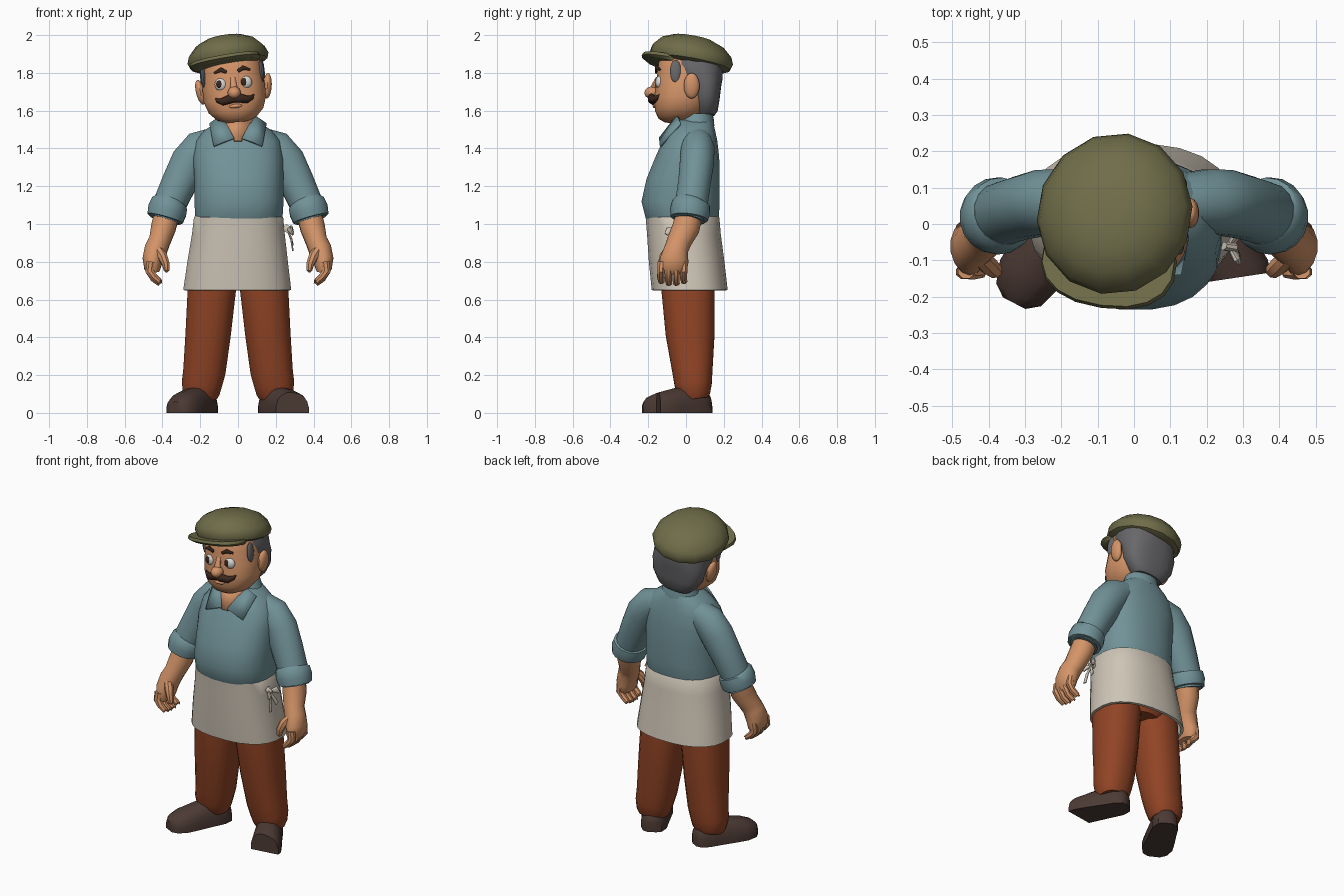
import bpy, bmesh, math
from mathutils import Vector, Matrix


def material(name, rgb):
    lin = [((c / 255 + 0.055) / 1.055) ** 2.4 for c in rgb]
    m = bpy.data.materials.new(name)
    m.diffuse_color = (*lin, 1)
    return m


SKIN = material("skin", (212, 148, 104))
SHIRT = material("blue shirt", (113, 146, 152))
APRON = material("cream apron", (207, 198, 183))
RUST = material("rust trousers", (145, 68, 37))
LEATHER = material("dark leather", (76, 58, 52))
OLIVE = material("olive cap", (111, 109, 73))
GREY = material("grey hair", (104, 104, 107))
DARK = material("dark brown", (58, 39, 28))
WHITE = material("eye white", (216, 216, 214))


def finish(name, bm, mat, M=None, angle=40):
    bmesh.ops.recalc_face_normals(bm, faces=bm.faces)
    if M:
        bm.transform(M)
    me = bpy.data.meshes.new(name)
    bm.to_mesh(me)
    bm.free()
    me.materials.append(mat)
    me.shade_smooth()
    me.set_sharp_from_angle(angle=math.radians(angle))
    ob = bpy.data.objects.new(name, me)
    bpy.context.collection.objects.link(ob)
    return ob


def bridge(rings):
    """Closed skin through a list of equal point rings."""
    bm = bmesh.new()
    vs = [[bm.verts.new(p) for p in r] for r in rings]
    n = len(vs[0])
    for a, b in zip(vs, vs[1:]):
        for i in range(n):
            j = (i + 1) % n
            bm.faces.new((a[i], a[j], b[j], b[i]))
    bm.faces.new(vs[0])
    bm.faces.new(vs[-1])
    return bm


def oval(n, e=2.0):
    out = []
    for i in range(n):
        a = 2 * math.pi * (i + 0.5) / n
        c, s = math.cos(a), math.sin(a)
        out.append((math.copysign(abs(c) ** (2 / e), c), math.copysign(abs(s) ** (2 / e), s)))
    return out


def loft(name, rings, mat, n=20, e=2.0, M=None, angle=40):
    """Horizontal ovals: (x, front y, back y, z, half width)."""
    pts = [[(x + u * rx, (y0 + y1) / 2 + v * (y1 - y0) / 2, z) for u, v in oval(n, e)]
           for x, y0, y1, z, rx in rings]
    return finish(name, bridge(pts), mat, M, angle)


def tube_bm(path, s=1, n=14, e=2.0):
    """Ovals across a path: (x, y, z, r1, r2); s = -1 mirrors in x."""
    P = [Vector(p[:3]) for p in path]
    ref = Vector((1, 0, 0)) if abs((P[-1] - P[0]).normalized().x) < 0.8 else Vector((0, 1, 0))
    rings = []
    for i, p in enumerate(path):
        d = (P[min(i + 1, len(P) - 1)] - P[max(i - 1, 0)]).normalized()
        u = (ref - d * ref.dot(d)).normalized()
        w = d.cross(u)
        ring = [P[i] + u * a * p[3] + w * b * p[4] for a, b in oval(n, e)]
        rings.append([(q.x * s, q.y, q.z) for q in ring])
    return bridge(rings)


def tube(name, path, mat, s=1, n=14, M=None, e=2.0):
    return finish(name, tube_bm(path, s, n, e), mat, M)


def ball(name, c, r, mat, M=None, rot=0):
    bm = bmesh.new()
    m = Matrix.Translation(c) @ Matrix.Rotation(rot, 4, 'Y') @ Matrix.Diagonal((*r, 1))
    bmesh.ops.create_uvsphere(bm, u_segments=14, v_segments=9, radius=1, matrix=m)
    return finish(name, bm, mat, M)


def plate(name, pts, mat, t=0.012):
    bm = bmesh.new()
    bm.faces.new([bm.verts.new(p) for p in pts])
    ob = finish(name, bm, mat)
    mod = ob.modifiers.new("thickness", 'SOLIDIFY')
    mod.thickness, mod.offset = t, 0
    return ob


# Shirt body, apron skirt and the hips hidden in it
loft("shirt_body", [(0, -.20, .165, 1.0, .225), (.005, -.215, .175, 1.03, .232), (.005, -.237, .18, 1.12, .238),
                    (.005, -.21, .18, 1.24, .237), (0, -.165, .177, 1.35, .24), (0, -.125, .167, 1.44, .225),
                    (0, -.095, .155, 1.495, .18), (0, -.07, .145, 1.535, .12), (0, -.05, .14, 1.55, .09)],
     SHIRT, 24, 2.4)
loft("apron", [(.003, -.20, .17, 1.045, .23), (.003, -.215, .178, 1.035, .238), (.002, -.208, .185, .95, .247),
               (-.002, -.198, .205, .8, .268), (-.004, -.183, .222, .65, .288), (-.004, -.168, .207, .648, .273),
               (-.002, -.18, .188, .8, .25)], APRON, 24, 2.4)
loft("hips", [(0, -.13, .15, .66, .10), (0, -.15, .16, .72, .22), (0, -.15, .15, .85, .22)], RUST, 20, 2.4)

# Apron tie on the hip and pocket edge
tube("tie_knot", [(.245, -.06, .985, .012, .02), (.275, -.065, .965, .014, .02)], APRON, n=8)
for i, (dx, dy, dz) in enumerate([(.03, -.045, -.02), (.03, .05, -.01)]):
    tube(f"tie_loop_{i}", [(.26, -.06, .975, .006, .006), (.26 + dx * .7, -.06 + dy * .7, .985 + dz, .012, .02),
                           (.26 + dx, -.06 + dy, .965 + dz, .006, .01)], APRON, n=8)
    tube(f"tie_tail_{i}", [(.262, -.06, .97, .005, .008), (.282, -.06 + dy * .4, .92, .006, .012),
                           (.29, -.06 + dy * .7, .86 + .03 * i, .004, .014)], APRON, n=8)

# Limbs, both sides
for s, side in ((1, "right"), (-1, "left")):
    tube(f"{side}_sleeve", [(.10, .06, 1.445, .075, .075), (.20, .062, 1.40, .098, .09), (.255, .058, 1.33, .102, .092),
                            (.31, .045, 1.22, .095, .088), (.365, .027, 1.10, .088, .088),
                            (.38, .02, 1.06, .08, .085)], SHIRT, s, 16)
    tube(f"{side}_cuff", [(.358, .03, 1.118, .088, .09), (.362, .027, 1.108, .099, .102), (.375, .022, 1.07, .105, .107),
                          (.386, .017, 1.03, .098, .1), (.389, .016, 1.02, .082, .085),
                          (.38, .02, 1.05, .07, .07)], SHIRT, s, 18)
    tube(f"{side}_forearm", [(.375, .02, 1.06, .068, .07), (.395, 0, .98, .067, .073), (.415, -.035, .91, .058, .065),
                             (.435, -.052, .865, .062, .064), (.452, -.062, .81, .055, .076),
                             (.452, -.07, .765, .045, .076), (.445, -.07, .74, .03, .06)], SKIN, s)
    for i in range(4):
        y = -.13 + i * .04
        low = .69 if i in (1, 2) else .70
        tube(f"{side}_finger_{i}", [(.462, y, .80, .024, .022), (.468, y - .002, .75, .024, .021),
                                    (.445, y - .004, low + .02, .02, .02), (.415, y, low - .004, .016, .018),
                                    (.402, y, low, .007, .008)], SKIN, s, 8)
    tube(f"{side}_thumb", [(.43, -.085, .87, .025, .025), (.40, -.115, .83, .027, .026), (.383, -.128, .79, .022, .022),
                           (.378, -.128, .755, .016, .017), (.38, -.125, .745, .006, .006)], SKIN, s, 8)
    tube(f"{side}_trouser_leg", [(.13, .0, .88, .11, .14), (.138, .01, .66, .13, .143), (.158, .022, .42, .122, .132),
                                 (.178, .034, .22, .114, .108), (.192, .038, .15, .108, .1),
                                 (.195, .042, .10, .098, .088), (.195, .045, .075, .085, .075)], RUST, s, 16, e=2.3)
    # Shoe pointing outward; the right one ends in a flat cut toe
    shoe = tube_bm([(.148, .128, .01, .025, .06), (.155, .115, .01, .055, .09), (.175, .07, .01, .075, .13),
                    (.205, .015, .01, .078, .135), (.25, -.065, .01, .085, .12), (.29, -.14, .01, .09, .10),
                    (.318, -.195, .01, .07, .075), (.33, -.218, .01, .035, .05)], s, 18, 2.4)
    for v in shoe.verts:
        v.co.z = max(v.co.z, 0)
    if s > 0:
        bmesh.ops.bisect_plane(shoe, geom=shoe.verts[:] + shoe.edges[:] + shoe.faces[:], dist=1e-5,
                               plane_co=(.28, -.148, 0), plane_no=(.15, -1, 0), clear_outer=True)
        bmesh.ops.holes_fill(shoe, edges=[e for e in shoe.edges if e.is_boundary])
    finish(f"{side}_shoe", shoe, LEATHER)
    # Shirt collar flap
    plate(f"{side}_collar_flap", [(.085 * s, -.045, 1.575), (.02 * s, -.138, 1.455), (.128 * s, -.135, 1.412),
                                  (.15 * s, -.03, 1.53)], SHIRT)

# Neck, open shirt front and collar band
loft("neck", [(0, -.05, .12, 1.42, .08), (0, -.055, .12, 1.53, .082), (-.01, -.065, .11, 1.62, .085)], SKIN, 16)
plate("open_neck", [(-.085, -.055, 1.56), (.085, -.055, 1.56), (.02, -.13, 1.44), (-.02, -.13, 1.44)], SKIN, .02)
loft("collar_band", [(0, -.05, .15, 1.52, .12), (0, -.035, .148, 1.55, .108), (-.003, -.02, .14, 1.585, .098),
                     (-.003, -.01, .13, 1.58, .088)], SHIRT, 18)

# Head, slightly leaning; local z starts at the chin
H = Matrix.Translation((-.005, 0, 1.54)) @ Matrix.Rotation(math.radians(-5.5), 4, 'Y')
loft("head", [(0, -.115, .04, 0, .06), (0, -.145, .07, .018, .105), (0, -.165, .11, .06, .146),
              (0, -.17, .14, .12, .167), (0, -.16, .155, .19, .167), (0, -.152, .165, .27, .162),
              (0, -.14, .165, .35, .15), (0, -.09, .12, .41, .09)], SKIN, 24, 2.3, H)
loft("hair", [(0, .05, .15, .035, .09), (0, .04, .168, .06, .12), (0, .025, .178, .12, .16), (0, .0, .188, .2, .172),
              (0, -.07, .195, .235, .174), (0, -.09, .195, .29, .172), (0, -.09, .185, .36, .16)],
     GREY, 20, 2.5, H)
ball("nose", (0, -.178, .155), (.036, .042, .034), SKIN, H)
tube("nose_bridge", [(0, -.15, .235, .014, .01), (0, -.168, .195, .018, .014), (0, -.18, .16, .026, .02)],
     SKIN, n=10, M=H)
ball("lower_lip", (0, -.163, .085), (.035, .014, .011), SKIN, H)
for s, side in ((1, "right"), (-1, "left")):
    ball(f"{side}_ear", (.178 * s, .03, .175), (.024, .042, .068), SKIN, H, .15 * s)
    ball(f"{side}_sideburn", (.155 * s, -.055, .255), (.013, .03, .06), GREY, H)
    ball(f"{side}_eye", (.066 * s, -.14, .205), (.034, .022, .034), WHITE, H)
    ball(f"{side}_pupil", (.066 * s - .01, -.157, .208), (.016, .008, .02), DARK, H)
    tube(f"{side}_brow", [(.03 * s, -.158, .268, .006, .01), (.06 * s, -.156, .284, .008, .013),
                          (.095 * s, -.138, .27, .006, .006)], DARK, n=8, M=H)
    tube(f"{side}_moustache", [(0, -.182, .125, .018, .02), (.03 * s, -.183, .124, .02, .024),
                               (.065 * s, -.168, .114, .02, .02), (.09 * s, -.15, .122, .014, .012),
                               (.102 * s, -.138, .136, .005, .004)], DARK, n=10, M=H)

# Flat cap, tipped back and to one side, with a short peak
C = (Matrix.Translation((-.05, .02, 1.855)) @ Matrix.Rotation(math.radians(-9), 4, 'Y')
     @ Matrix.Rotation(math.radians(-10), 4, 'X') @ Matrix.Rotation(math.radians(-8), 4, 'Z'))
loft("cap", [(0, -.17, .19, -.02, .175), (0, -.21, .222, -.005, .207), (0, -.222, .23, .025, .217),
             (0, -.215, .215, .06, .203), (0, -.175, .165, .105, .16), (0, -.115, .10, .131, .10),
             (0, -.05, .04, .14, .04)], OLIVE, 14, 2.0, C)
loft("cap_peak", [(0, -.23, .0, -.03, .175), (0, -.255, .0, -.015, .19), (0, -.25, .0, .002, .185)],
     OLIVE, 18, 2.3, C)
